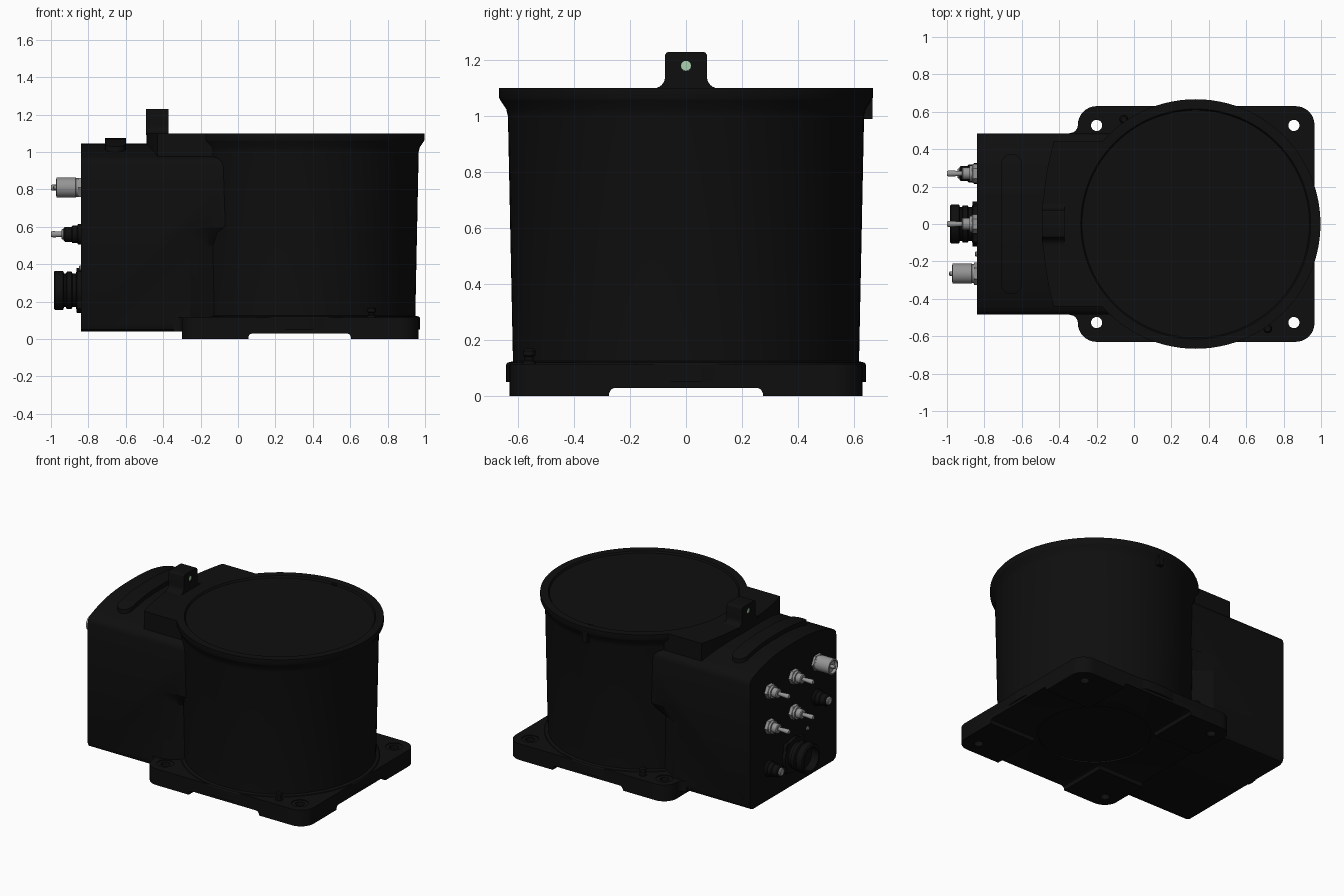
import bpy, bmesh
from math import cos, sin, pi, sqrt, radians

if "Cube" in bpy.data.objects:
    bpy.data.objects.remove(bpy.data.objects["Cube"])


def material(name, rgb):
    m = bpy.data.materials.new(name)
    m.diffuse_color = (*rgb, 1)
    m.use_nodes = True
    m.node_tree.nodes["Principled BSDF"].inputs["Base Color"].default_value = m.diffuse_color
    return m


BLACK = material("black", (0.0045, 0.0045, 0.0045))
STEEL = material("steel", (0.3, 0.3, 0.3))
GREEN = material("pale_green", (0.4, 0.65, 0.42))


def finish(name, bm, mat):
    bmesh.ops.recalc_face_normals(bm, faces=bm.faces)
    me = bpy.data.meshes.new(name)
    bm.to_mesh(me)
    bm.free()
    me.materials.append(mat)
    ob = bpy.data.objects.new(name, me)
    bpy.context.collection.objects.link(ob)
    return ob


def place(a, b, t, axis):
    return {"X": (t, a, b), "Y": (a, t, b), "Z": (a, b, t)}[axis]


def prism(name, pts, axis, lo, hi, mat=BLACK, end_pts=None):
    """Extrude a 2D outline along an axis, optionally lofting to a second outline."""
    bm = bmesh.new()
    rings = [[bm.verts.new(place(a, b, t, axis)) for a, b in p]
             for p, t in ((pts, lo), (end_pts or pts, hi))]
    n = len(pts)
    for r in rings:
        bm.faces.new(r)
    for i in range(n):
        j = (i + 1) % n
        bm.faces.new((rings[0][i], rings[0][j], rings[1][j], rings[1][i]))
    return finish(name, bm, mat)


def lathe(name, profile, axis, centre, mat=BLACK, segs=32):
    """Revolve (radius, position) points about an axis; ends are capped."""
    bm = bmesh.new()
    rings = []
    for r, t in profile:
        rings.append([bm.verts.new(place(centre[0] + r * cos(2 * pi * i / segs),
                                         centre[1] + r * sin(2 * pi * i / segs), t, axis))
                      for i in range(segs)])
    for p, q in zip(rings, rings[1:]):
        for i in range(segs):
            j = (i + 1) % segs
            bm.faces.new((p[i], p[j], q[j], q[i]))
    bm.faces.new(rings[0])
    bm.faces.new(rings[-1])
    return finish(name, bm, mat)


def cut(ob, cutter, op="DIFFERENCE"):
    cutter.hide_render = True
    mod = ob.modifiers.new("cut", "BOOLEAN")
    mod.operation, mod.object, mod.solver = op, cutter, "EXACT"
    bpy.context.view_layer.objects.active = ob
    bpy.ops.object.modifier_apply(modifier=mod.name)
    bpy.data.objects.remove(cutter)


def mirrored(half, flip):
    """Close an outline by mirroring its half; flip 0 or 1 picks the coordinate."""
    other = [(-a, b) if flip == 0 else (a, -b) for a, b in reversed(half)]
    return half + other


def arc(cx, cy, r, a0, a1, n=8):
    return [(cx + r * cos(radians(a0 + (a1 - a0) * i / n)),
             cy + r * sin(radians(a0 + (a1 - a0) * i / n))) for i in range(n + 1)]


CX = 0.33  # drum axis

# base plate with four feet, bolt holes and a recessed underside
half = ([(-0.345, 0.485)] + arc(-0.345, 0.53, 0.045, -60, 0, 4)
        + arc(-0.2, 0.53, 0.1, 180, 90) + arc(0.865, 0.53, 0.1, 90, 0))
base = prism("base_plate", mirrored(half, 1), "Z", 0, 0.115)
slot_y = [(0.275, -0.1), (0.275, 0.01), (0.268, 0.024), (0.255, 0.03)]
cut(base, prism("slot", mirrored(slot_y, 0), "X", -0.6, 1.2))
cut(base, prism("slot", [(CX + a, b) for a, b in mirrored(slot_y, 0)], "Y", -1, 1))
cut(base, prism("step", [(-0.6, -1), (-0.299, -1), (-0.299, 1), (-0.6, 1)], "Z", -0.1, 0.041))
cut(base, lathe("recess", [(0.36, -0.1), (0.36, 0.04)], "Z", (CX, 0), segs=64))
for x in (-0.2, 0.855):
    for y in (-0.527, 0.527):
        cut(base, lathe("hole", [(0.03, -0.1), (0.03, 0.3)], "Z", (x, y)))
        # spot-faced seat round each bolt hole
        cut(base, lathe("seat", [(0.055, 0.11), (0.055, 0.3)], "Z", (x, y)))

# drum: skirt, tapered wall, flared rim and recessed lid
lathe("drum", [(0.643, 0.05), (0.643, 0.112), (0.638, 0.12), (0.618, 0.125), (0.636, 1.0),
               (0.642, 1.025), (0.662, 1.055), (0.667, 1.065), (0.667, 1.1), (0.615, 1.1),
               (0.608, 1.088), (0.02, 1.088)], "Z", (CX, 0), segs=96)
prism("rim_tab", [(CX - 0.02, 0.6), (CX + 0.02, 0.6), (CX + 0.02, 0.666), (CX - 0.02, 0.666)],
      "Z", 0.99, 1.095)


# rear housing with a crowned top
def housing_outline(lift):
    top = [(y, 1.045 + lift - 0.07 * (y / 0.44) ** 2.6) for y in (0.44 * i / 10 for i in range(11))]
    side = [(0.464, 0.964 + lift), (0.479, 0.947 + lift), (0.485, 0.92 + lift),
            (0.485, 0.075), (0.475, 0.05), (0.45, 0.04)]
    return mirrored(top[1:] + side, 0) + [(0, 1.045 + lift)]


housing = prism("rear_housing", housing_outline(0), "X", -0.84, -0.05)
for s in (-1, 1):  # bolt clearance pockets with sloping ceilings, in the corners beside the drum
    low = [(-0.28, 0.5 * s), (0.0, 0.5 * s), (0.0, 0.36 * s), (-0.16, 0.43 * s)]
    high = [(-0.3, 0.5 * s), (0.0, 0.5 * s), (0.0, 0.484 * s), (-0.16, 0.484 * s)]
    cut(housing, prism("pocket", low, "Z", 0.1, 0.5))
    cut(housing, prism("pocket_ceiling", low, "Z", 0.499, 0.6, end_pts=high))

# raised pad between the drum rim and the housing top
ys = [0.44 - 0.88 * i / 16 for i in range(17)]
pad = ([(-0.49 + 0.06 * (y / 0.44) ** 2, y) for y in ys]
       + [(CX - sqrt(0.64 ** 2 - y * y), y) for y in reversed(ys)])
prism("top_pad", pad, "Z", 0.9, 1.1)

# rounded ridge following the crown
ridge = prism("top_ridge", arc(-0.655, 0.32, 0.055, 180, 0, 12) + arc(-0.655, -0.32, 0.055, 0, -180, 12),
              "Z", 0.9, 1.2)
cut(ridge, prism("crown", housing_outline(0.03), "X", -0.9, -0.4), "INTERSECT")

# lifting lug with its pin hole
lug_half = ([(0.115, 1.09)] + arc(0.115, 1.14, 0.04, 270, 180, 6)
            + arc(0.06, 1.215, 0.015, 0, 90, 4))
lug = prism("lifting_lug", mirrored(lug_half, 0), "X", -0.492, -0.372)
cut(lug, lathe("hole", [(0.018, -0.6), (0.018, -0.2)], "X", (0, 1.18)))
lathe("lug_pin", [(0.0178, -0.488), (0.0178, -0.376)], "X", (0, 1.18), GREEN)

# small screws on the base plate
for x, y in ((0.715, -0.56), (-0.055, 0.56)):
    lathe("base_screw", [(0.024, 0.1), (0.024, 0.125), (0.016, 0.13), (0.016, 0.14),
                         (0.022, 0.145), (0.022, 0.162), (0.015, 0.17)], "Z", (x, y), segs=16)

# toggle switches on the control face
for y in (0.27, 0.0):
    for z in (0.81, 0.56):
        lathe("switch_nut", [(0.052, -0.83), (0.052, -0.862), (0.046, -0.866)], "X", (y, z), STEEL, 6)
        lathe("switch_washer", [(0.043, -0.86), (0.043, -0.88)], "X", (y, z), STEEL, 24)
        lathe("switch_bush", [(0.032, -0.87), (0.032, -0.915), (0.026, -0.92)], "X", (y, z), STEEL, 24)
        lathe("switch_lever", [(0.011, -0.9), (0.017, -0.99), (0.013, -1.0)], "X", (y, z), STEEL, 16)

# steel coaxial connector
cy, cz = -0.265, 0.81
lathe("coax_nut", [(0.06, -0.83), (0.06, -0.855)], "X", (cy, cz), STEEL, 6)
lathe("coax_body", [(0.05, -0.85), (0.05, -0.865), (0.054, -0.868), (0.054, -0.97),
                    (0.044, -0.972), (0.044, -0.95), (0.012, -0.95), (0.012, -0.985),
                    (0.006, -0.988)], "X", (cy, cz), STEEL)

# small black fuse holder and black push button
for y, z in ((-0.265, 0.56), (0.27, 0.26)):
    lathe("small_socket", [(0.055, -0.83), (0.055, -0.855), (0.047, -0.86), (0.047, -0.885),
                           (0.04, -0.89), (0.04, -0.925), (0.034, -0.932)], "X", (y, z))
    lathe("small_socket_tip", [(0.028, -0.93), (0.028, -0.94), (0.022, -0.945)], "X", (y, z), STEEL, 20)
lathe("indicator_stud", [(0.014, -0.83), (0.014, -0.846), (0.01, -0.85)], "X", (-0.16, 0.38), STEEL, 16)

# large multi-pin power connector
q = 0.105
prism("power_flange", mirrored(arc(q - 0.02, 0.26 - q + 0.02, 0.02, -90, 0, 3)
                               + arc(q - 0.02, 0.26 + q - 0.02, 0.02, 0, 90, 3), 0), "X", -0.86, -0.83)
lathe("power_connector", [(0.12, -0.83), (0.12, -0.862), (0.09, -0.866), (0.09, -0.885),
                          (0.1, -0.89), (0.1, -0.915), (0.09, -0.92), (0.09, -0.93),
                          (0.104, -0.935), (0.104, -0.978), (0.098, -0.985), (0.08, -0.985),
                          (0.08, -0.93), (0.02, -0.93)], "X", (0, 0.26), segs=40)

# smooth curved surfaces, keep the edges crisp
bpy.ops.object.select_all(action="SELECT")
bpy.context.view_layer.objects.active = base
bpy.ops.object.shade_smooth_by_angle(angle=radians(30))
